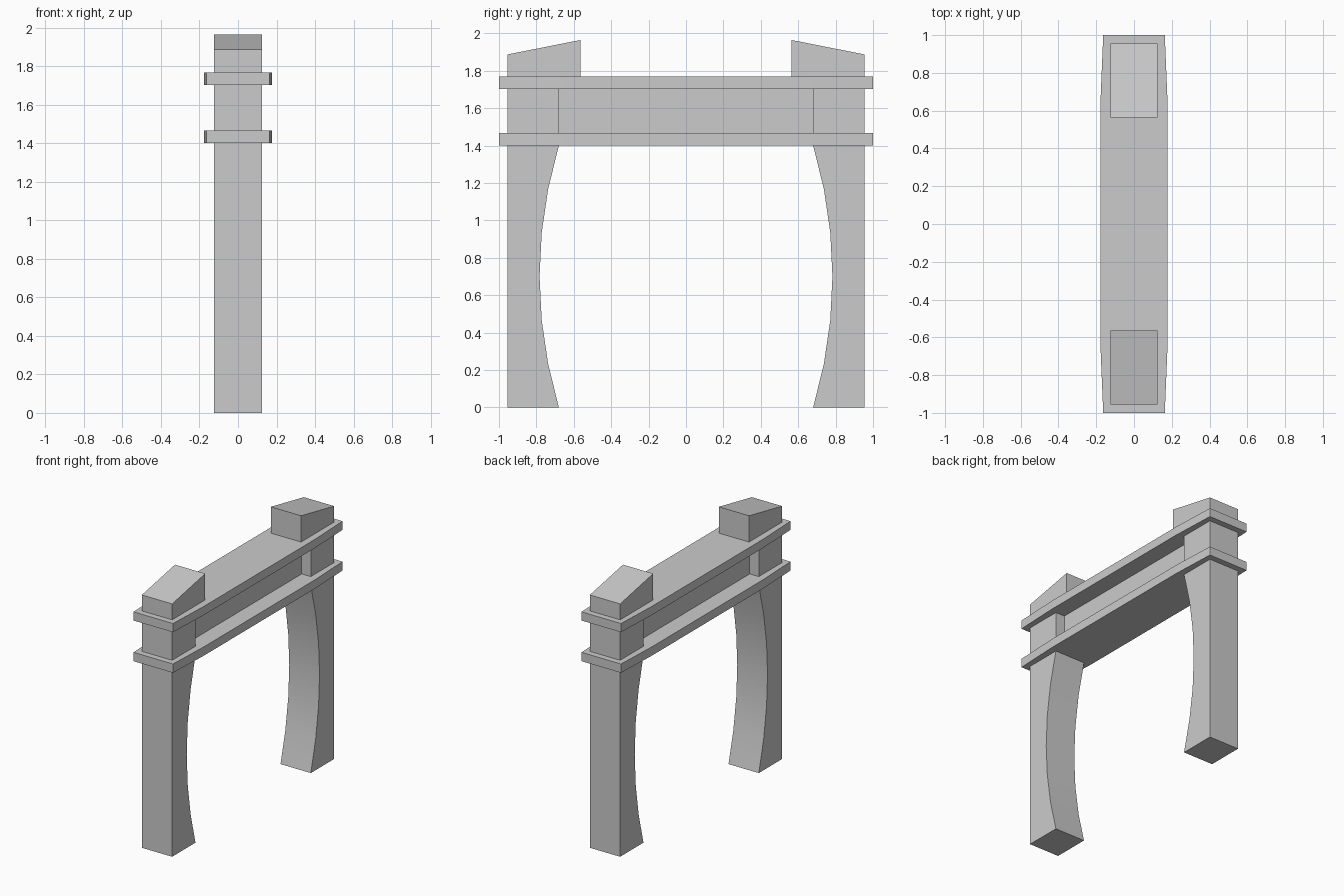
import bpy, bmesh, math

if "Cube" in bpy.data.objects:
    bpy.data.objects.remove(bpy.data.objects["Cube"])

W = 0.125                      # half thickness of legs, blocks and caps
Z1, Z2, Z3, Z4 = 1.40, 1.466, 1.703, 1.768   # slab levels


def prism(name, pts, axis, lo, hi):
    """Extrude a closed outline along x (points are y,z) or z (points are x,y)."""
    def place(p, t):
        return (t, p[0], p[1]) if axis == 'x' else (p[0], p[1], t)
    bm = bmesh.new()
    face = bm.faces.new([bm.verts.new(place(p, lo)) for p in pts])
    ext = bmesh.ops.extrude_face_region(bm, geom=[face])
    d = (hi - lo, 0, 0) if axis == 'x' else (0, 0, hi - lo)
    bmesh.ops.translate(bm, vec=d, verts=[g for g in ext['geom'] if isinstance(g, bmesh.types.BMVert)])
    bmesh.ops.recalc_face_normals(bm, faces=bm.faces)
    me = bpy.data.meshes.new(name)
    bm.to_mesh(me)
    bm.free()
    ob = bpy.data.objects.new(name, me)
    bpy.context.collection.objects.link(ob)
    return ob


def rect(a0, b0, a1, b1):
    return [(a0, b0), (a1, b0), (a1, b1), (a0, b1)]


# Inner leg curve: bows outward at mid height
N = 6
curve = []
for i in range(N + 1):
    t = 2 * i / N - 1
    curve.append((0.68 + 0.103 * (1 - t * t), Z1 * i / N))

for side, s in (("front", -1), ("back", 1)):
    def m(pts):
        return [(s * y, z) for y, z in pts]
    # Curved leg, smooth on the inside only
    leg = prism(side + "_leg", m(curve + [(0.955, Z1), (0.955, 0)]), 'x', -W, W)
    bpy.ops.object.select_all(action='DESELECT')
    leg.select_set(True)
    bpy.context.view_layer.objects.active = leg
    bpy.ops.object.shade_smooth_by_angle(angle=math.radians(30))
    # Block between the slabs and sloped cap on top
    prism(side + "_block", m(rect(0.68, Z2, 0.955, Z3)), 'x', -W, W)
    prism(side + "_cap", m([(0.565, Z4), (0.955, Z4), (0.955, 1.887), (0.565, 1.964)]), 'x', -W, W)

# Recessed panel between the blocks
prism("centre_panel", rect(-0.68, Z2, 0.68, Z3), 'x', -0.05, 0.05)

# Two slabs with slightly tapered ends
outline = [(0.163, -1), (0.177, -0.66), (0.177, 0.66), (0.163, 1)]
outline += [(-x, y) for x, y in reversed(outline)]
prism("lower_slab", outline, 'z', Z1, Z2)
prism("upper_slab", outline, 'z', Z3, Z4)
